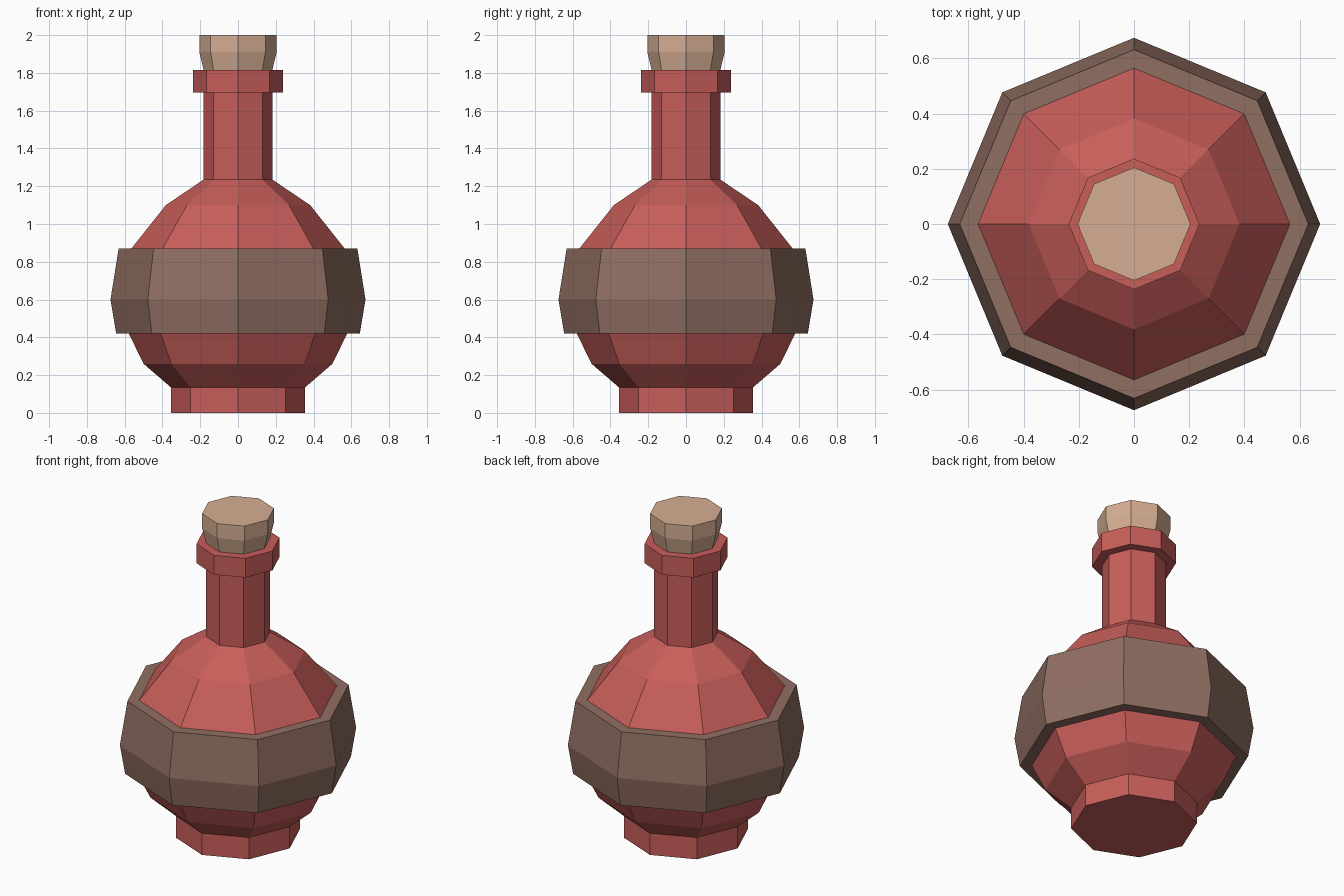
import bpy, bmesh, math

cube = bpy.data.objects.get("Cube")
if cube:
    bpy.data.objects.remove(cube, do_unlink=True)

SIDES = 8


def make_material(name, srgb):
    colour = [((c / 255 + 0.055) / 1.055) ** 2.4 for c in srgb] + [1]
    mat = bpy.data.materials.new(name)
    mat.use_nodes = True
    mat.diffuse_color = colour
    mat.node_tree.nodes["Principled BSDF"].inputs["Base Color"].default_value = colour
    return mat


def lathe(name, profile, mat, ring=False):
    """Turn a (radius, height) profile into a flat-shaded octagonal solid."""
    bm = bmesh.new()
    loops = []
    for r, z in profile:
        angles = [math.tau * i / SIDES for i in range(SIDES)]
        loops.append([bm.verts.new((r * math.cos(a), r * math.sin(a), z)) for a in angles])
    pairs = list(zip(loops, loops[1:]))
    if ring:
        pairs.append((loops[-1], loops[0]))
    else:
        bm.faces.new(loops[0][::-1])
        bm.faces.new(loops[-1])
    for low, high in pairs:
        for i in range(SIDES):
            j = (i + 1) % SIDES
            bm.faces.new((low[i], low[j], high[j], high[i]))
    bmesh.ops.recalc_face_normals(bm, faces=bm.faces)
    mesh = bpy.data.meshes.new(name)
    bm.to_mesh(mesh)
    bm.free()
    mesh.materials.append(mat)
    obj = bpy.data.objects.new(name, mesh)
    bpy.context.collection.objects.link(obj)
    return obj


red = make_material("red glass", (200, 94, 90))
brown = make_material("brown leather", (144, 110, 98))
tan = make_material("tan cork", (213, 174, 147))

# Foot, round body, neck and lip in one turned shape
lathe("bottle", [(0.355, 0), (0.355, 0.135), (0.5, 0.26), (0.578, 0.42),
                 (0.61, 0.6), (0.565, 0.87), (0.382, 1.1), (0.182, 1.235),
                 (0.182, 1.695), (0.237, 1.695), (0.237, 1.815)], red)

# Wide band wrapped around the belly
lathe("belly_band", [(0.56, 0.42), (0.645, 0.42), (0.675, 0.6),
                     (0.632, 0.87), (0.55, 0.87)], brown, ring=True)

# Stopper tapering into the lip
lathe("cork_stopper", [(0.178, 1.8), (0.205, 1.91), (0.205, 2.0)], tan)
